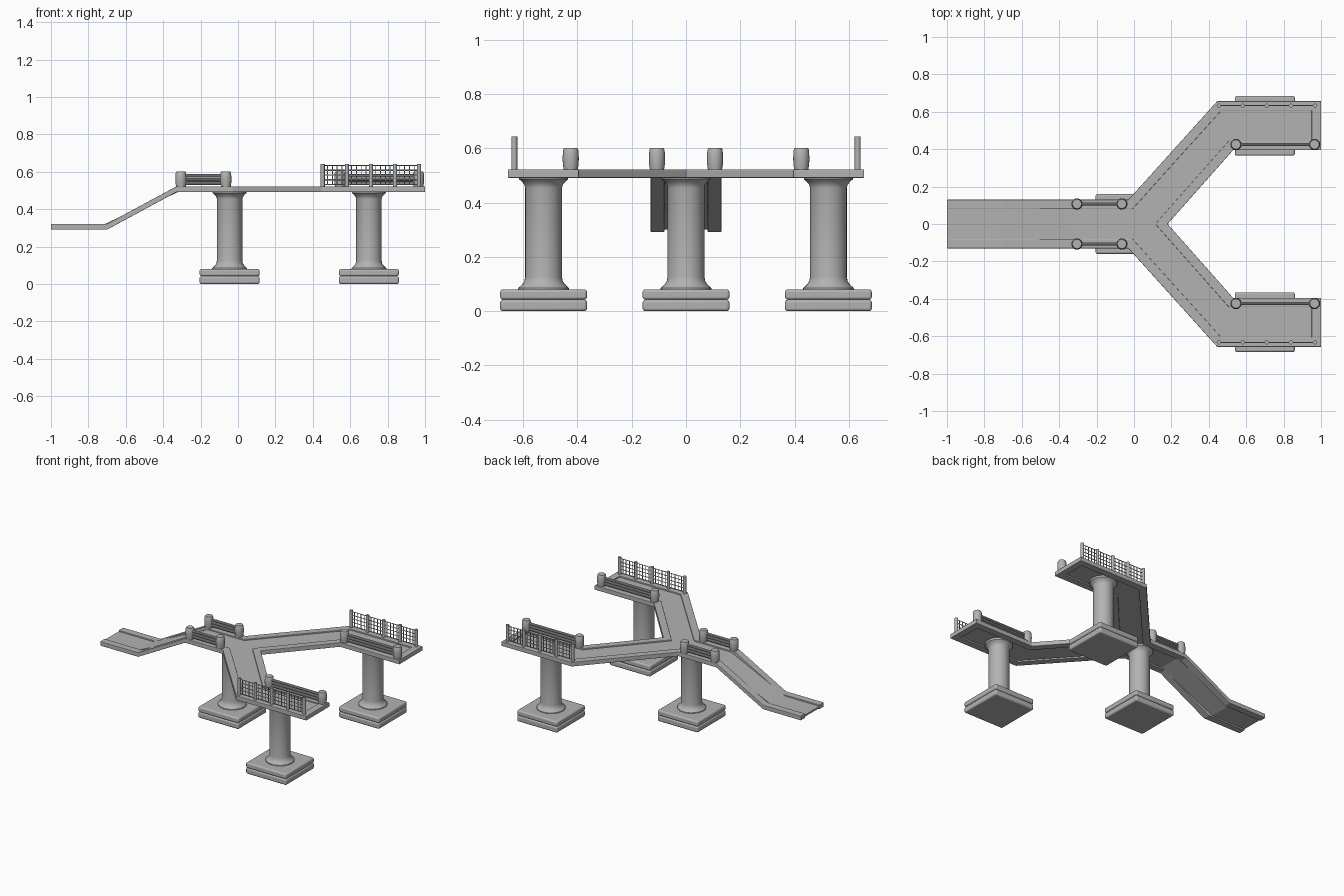
import bpy, bmesh, math
from mathutils import Vector

cube = bpy.data.objects.get("Cube")
if cube:
    bpy.data.objects.remove(cube, do_unlink=True)

grey = bpy.data.materials.new("concrete grey")
grey.use_nodes = True
COLOR = (0.45, 0.45, 0.45, 1)
grey.diffuse_color = COLOR
grey.node_tree.nodes["Principled BSDF"].inputs["Base Color"].default_value = COLOR


def finish(name, bm, bevel=0, segments=2, smooth=True):
    bmesh.ops.recalc_face_normals(bm, faces=bm.faces[:])
    mesh = bpy.data.meshes.new(name)
    bm.to_mesh(mesh)
    bm.free()
    mesh.materials.append(grey)
    obj = bpy.data.objects.new(name, mesh)
    bpy.context.collection.objects.link(obj)
    if bevel:
        mod = obj.modifiers.new("Bevel", "BEVEL")
        mod.width, mod.segments, mod.limit_method = bevel, segments, "ANGLE"
    if smooth:
        bpy.ops.object.select_all(action="DESELECT")
        obj.select_set(True)
        bpy.context.view_layer.objects.active = obj
        bpy.ops.object.shade_smooth_by_angle(angle=math.radians(35))
    return obj


def box(name, center, size, bevel):
    bm = bmesh.new()
    bmesh.ops.create_cube(bm, size=1)
    for v in bm.verts:
        v.co = Vector(center) + Vector(a * b for a, b in zip(v.co, size))
    return finish(name, bm, bevel, 3)


def lathe(name, x, y, profile, sides=32):
    bm = bmesh.new()
    rings = []
    for r, z in profile:
        rings.append([bm.verts.new((x + r * math.cos(a), y + r * math.sin(a), z))
                      for a in (math.tau * i / sides for i in range(sides))])
    for low, high in zip(rings, rings[1:]):
        for i in range(sides):
            j = (i + 1) % sides
            bm.faces.new((low[i], low[j], high[j], high[i]))
    bm.faces.new(rings[0])
    bm.faces.new(rings[-1])
    return finish(name, bm)


def add_rod(bm, a, b, radius, sides=8):
    a, b = Vector(a), Vector(b)
    rot = (b - a).to_track_quat("Z", "Y").to_matrix().to_4x4()
    rot.translation = (a + b) / 2
    bmesh.ops.create_cone(bm, cap_ends=True, segments=sides, radius1=radius,
                          radius2=radius, depth=(b - a).length, matrix=rot)


# Deck plan: a ramp that forks into two arms
half = [(-1.2, 0.13), (-0.03, 0.13), (0.445, 0.657), (1.0, 0.657), (1.0, 0.395), (0.53, 0.395)]
outline = [Vector(p) for p in half] + [Vector((0.18, 0))]
outline += [Vector((x, -y)) for x, y in reversed(half)]


def inset(points, d):
    result = []
    n = len(points)
    for i, p in enumerate(points):
        e1 = (p - points[i - 1]).normalized()
        e2 = (points[(i + 1) % n] - p).normalized()
        n1, n2 = Vector((e1.y, -e1.x)), Vector((e2.y, -e2.x))
        result.append(p + (n1 + n2) * d / (1 + n1.dot(n2)))
    return result


def slab(name, polygons, low_x, high_x, top, thickness, bevel=0):
    bm = bmesh.new()
    for poly in polygons:
        bm.faces.new([bm.verts.new((p.x, p.y, 0)) for p in poly])
    bmesh.ops.remove_doubles(bm, verts=bm.verts[:], dist=0.0001)
    for x in (-1.0, low_x, high_x):
        bmesh.ops.bisect_plane(bm, geom=bm.verts[:] + bm.edges[:] + bm.faces[:],
                               plane_co=(x, 0, 0), plane_no=(1, 0, 0), clear_inner=x == -1.0)
    for v in bm.verts:
        t = min(1, max(0, (v.co.x - low_x) / (high_x - low_x)))
        v.co.z = top - 0.2 * (1 - t)
    ext = bmesh.ops.extrude_face_region(bm, geom=bm.faces[:], use_keep_orig=True)
    for v in ext["geom"]:
        if isinstance(v, bmesh.types.BMVert):
            v.co.z -= thickness
    return finish(name, bm, bevel, 2, False)


inner = inset(outline, 0.05)
count = len(outline)
strips = [(outline[i], outline[(i + 1) % count], inner[(i + 1) % count], inner[i])
          for i in range(count)]
slab("deck_rim", strips, -0.7, -0.33, 0.522, 0.031, 0.003)
slab("deck_panel", [inner], -0.73, -0.3, 0.513, 0.012)

# Pillars on double square footings
column = [(0.095, 0.075), (0.093, 0.085), (0.08, 0.097), (0.071, 0.11), (0.068, 0.125),
          (0.068, 0.455), (0.071, 0.466), (0.08, 0.477), (0.09, 0.486), (0.09, 0.5)]
for label, x, y in (("center", -0.045, 0), ("left", 0.7, 0.525), ("right", 0.7, -0.525)):
    box(label + "_footing_lower", (x, y, 0.021), (0.32, 0.32, 0.042), 0.01)
    box(label + "_footing_upper", (x, y, 0.061), (0.32, 0.32, 0.038), 0.01)
    lathe(label + "_column", x, y, column)

# Bollards joined by three rails
bollard = [(0.025, 0.515), (0.029, 0.54), (0.03, 0.565), (0.028, 0.594), (0.024, 0.602)]
for side, s in (("left", 1), ("right", -1)):
    for place, x1, x2, y in (("ramp", -0.305, -0.065, 0.107), ("arm", 0.545, 0.965, 0.425)):
        for end, x in (("back", x1), ("front", x2)):
            lathe(f"{side}_{place}_{end}_bollard", x, s * y, bollard, 20)
        bm = bmesh.new()
        for z in (0.538, 0.558, 0.578):
            add_rod(bm, (x1, s * y, z), (x2, s * y, z), 0.0095, 10)
        finish(f"{side}_{place}_rails", bm)

    # Wire fence along the outer edge of each arm
    y = s * 0.633
    first, last, bays = 0.453, 0.968, 4
    step = (last - first) / bays
    posts, wires = bmesh.new(), bmesh.new()
    for i in range(bays + 1):
        x = first + i * step
        add_rod(posts, (x, y, 0.515), (x, y, 0.643), 0.011, 12)
        if i < bays:
            for k in range(1, 5):
                wx = x + k * step / 5
                add_rod(wires, (wx, y, 0.53), (wx, y, 0.636), 0.0028, 6)
    for k in range(5):
        z = 0.532 + k * 0.0255
        add_rod(wires, (first, y, z), (last, y, z), 0.0028, 6)
    finish(side + "_fence_posts", posts)
    finish(side + "_fence_wires", wires)
